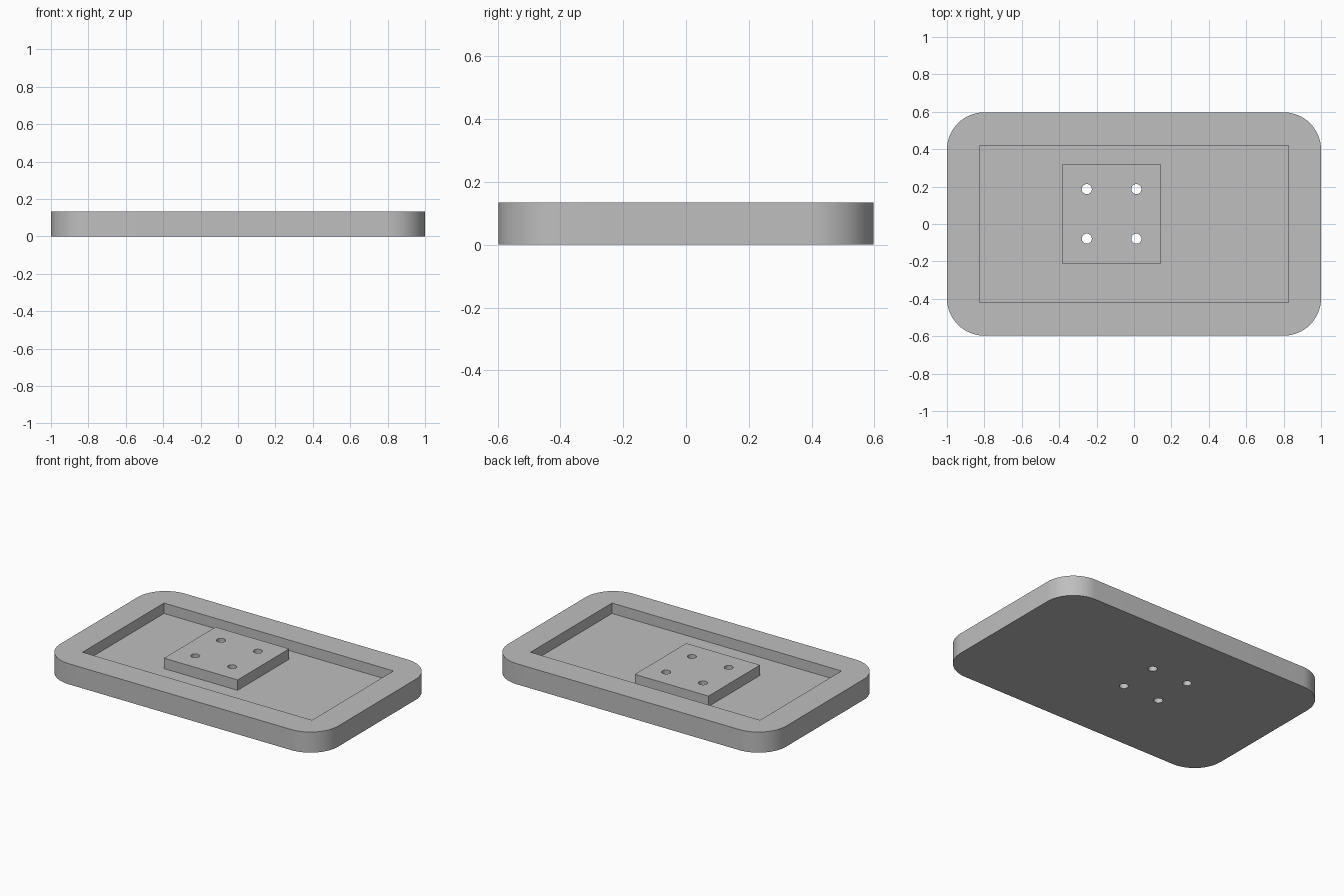
import bpy
import bmesh
from math import cos, sin, pi, radians

if "Cube" in bpy.data.objects:
    bpy.data.objects.remove(bpy.data.objects["Cube"], do_unlink=True)

HALF_X, HALF_Y, HEIGHT = 1.0, 0.597, 0.134
CORNER, FLOOR = 0.2, 0.066
PAD_X, PAD_Y, PAD_HALF = -0.12, 0.054, 0.265
HOLE_OFFSET, HOLE_RADIUS = 0.1325, 0.027

grey = bpy.data.materials.new("plain grey")
grey.use_nodes = True
colour = (0.52, 0.52, 0.52, 1)
grey.diffuse_color = colour
grey.node_tree.nodes["Principled BSDF"].inputs["Base Color"].default_value = colour


def prism(name, outline, z0, z1):
    """Extrude a flat counter-clockwise outline from z0 to z1."""
    bm = bmesh.new()
    face = bm.faces.new([bm.verts.new((x, y, z0)) for x, y in outline])
    top = bmesh.ops.extrude_face_region(bm, geom=[face])["geom"]
    verts = [v for v in top if isinstance(v, bmesh.types.BMVert)]
    bmesh.ops.translate(bm, verts=verts, vec=(0, 0, z1 - z0))
    bmesh.ops.recalc_face_normals(bm, faces=bm.faces)
    mesh = bpy.data.meshes.new(name)
    bm.to_mesh(mesh)
    bm.free()
    mesh.materials.append(grey)
    obj = bpy.data.objects.new(name, mesh)
    bpy.context.collection.objects.link(obj)
    return obj


def rectangle(cx, cy, hx, hy):
    return [(cx + sx * hx, cy + sy * hy)
            for sx, sy in ((-1, -1), (1, -1), (1, 1), (-1, 1))]


def circle(cx, cy, radius, steps=32):
    return [(cx + radius * cos(2 * pi * i / steps),
             cy + radius * sin(2 * pi * i / steps)) for i in range(steps)]


def rounded(hx, hy, radius, steps=16):
    points = []
    for quarter, (sx, sy) in enumerate(((1, 1), (-1, 1), (-1, -1), (1, -1))):
        for i in range(steps + 1):
            a = (quarter + i / steps) * pi / 2
            points.append((sx * (hx - radius) + radius * cos(a),
                           sy * (hy - radius) + radius * sin(a)))
    return points


def combine(target, other, operation):
    """Apply a boolean and remove the helper."""
    mod = target.modifiers.new(operation.lower(), "BOOLEAN")
    mod.operation = operation
    mod.solver = "EXACT"
    mod.object = other
    bpy.context.view_layer.objects.active = target
    bpy.ops.object.modifier_apply(modifier=mod.name)
    bpy.data.objects.remove(other, do_unlink=True)


# Rounded tray with a square-cornered pocket
tray = prism("tray", rounded(HALF_X, HALF_Y, CORNER), 0, HEIGHT)
pocket = prism("pocket_cutter", rectangle(0, 0, 0.826, 0.419), FLOOR, HEIGHT + 0.1)
combine(tray, pocket, "DIFFERENCE")

# Raised mounting pad, flush with the rim
pad = prism("mounting_pad", rectangle(PAD_X, PAD_Y, PAD_HALF, PAD_HALF), FLOOR / 2, HEIGHT)
combine(tray, pad, "UNION")

# Four screw holes through pad and floor
for sx in (-1, 1):
    for sy in (-1, 1):
        outline = circle(PAD_X + sx * HOLE_OFFSET, PAD_Y + sy * HOLE_OFFSET, HOLE_RADIUS)
        combine(tray, prism("hole_cutter", outline, -0.1, HEIGHT + 0.1), "DIFFERENCE")

# Smooth the rounded walls, keep the edges sharp
bpy.ops.object.select_all(action="DESELECT")
tray.select_set(True)
bpy.context.view_layer.objects.active = tray
bpy.ops.object.shade_smooth_by_angle(angle=radians(30))
